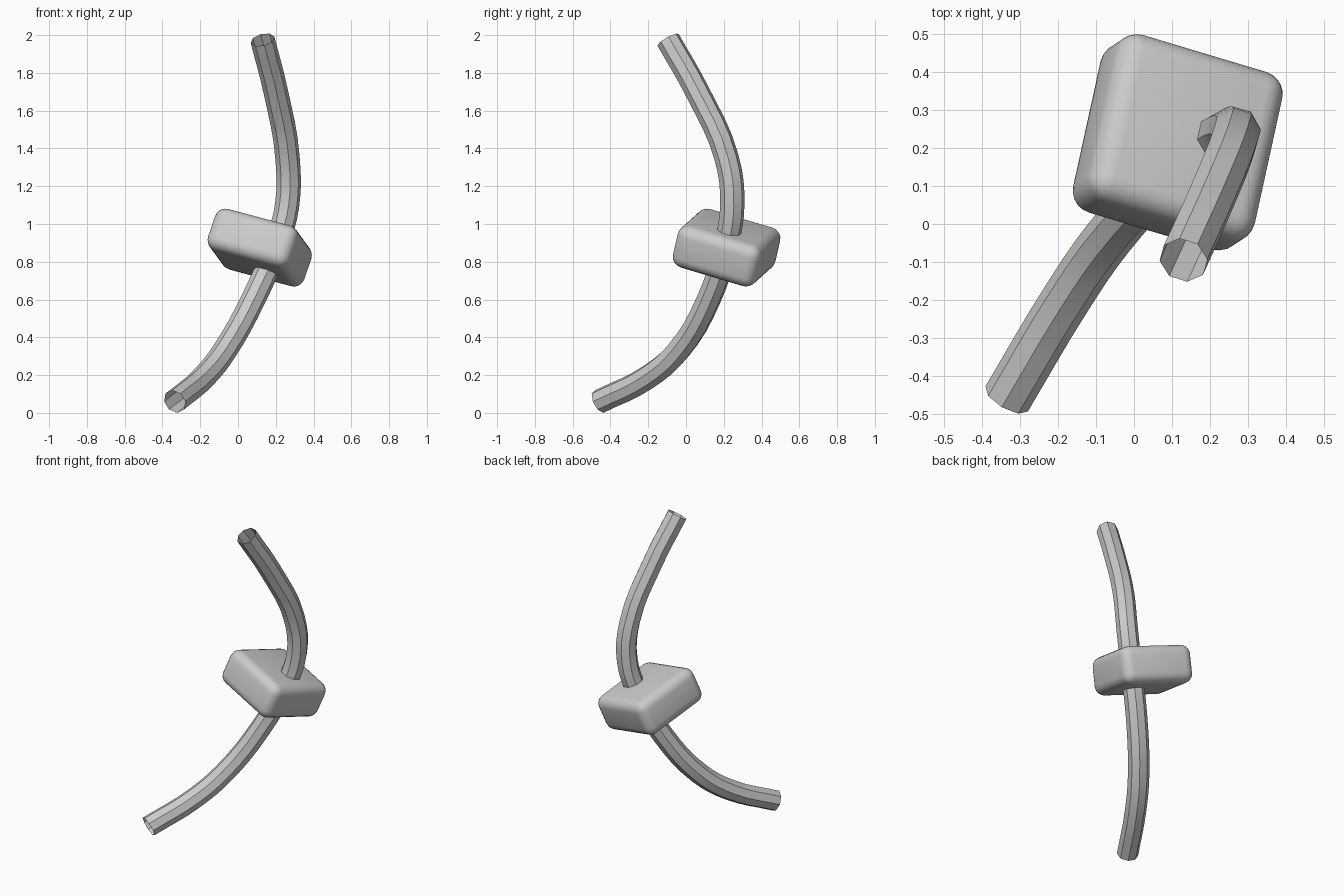
import bpy
from mathutils import Matrix, Vector

cube = bpy.data.objects.get("Cube")
if cube:
    bpy.data.objects.remove(cube, do_unlink=True)


def make_material(name, rgb):
    mat = bpy.data.materials.new(name)
    mat.use_nodes = True
    mat.diffuse_color = (*rgb, 1)
    mat.node_tree.nodes["Principled BSDF"].inputs["Base Color"].default_value = (*rgb, 1)
    return mat


def finish(obj, mat):
    bpy.ops.object.select_all(action="DESELECT")
    obj.select_set(True)
    bpy.context.view_layer.objects.active = obj
    bpy.ops.object.convert(target="MESH")
    obj.data.materials.clear()
    obj.data.materials.append(mat)
    bpy.ops.object.shade_smooth_by_angle()


grey = make_material("light grey", (0.6, 0.6, 0.6))

# Tilted rounded block threaded on the tube
across = Vector((0.928, -0.278, -0.25)).normalized()
back = Vector((0.206, 0.937, -0.281))
up = across.cross(back).normalized()
back = up.cross(across)
bpy.ops.mesh.primitive_cube_add(size=1)
block = bpy.context.object
block.name = "rounded_block"
block.data.transform(Matrix.Diagonal((0.47, 0.47, 0.235, 1)))
turn = Matrix((across, back, up)).transposed().to_4x4()
block.matrix_world = Matrix.Translation((0.115, 0.215, 0.875)) @ turn
bevel = block.modifiers.new("rounding", "BEVEL")
bevel.width = 0.06
bevel.segments = 5
finish(block, grey)

# Open-ended bent tube running through the block
path = [(-0.335, -0.46, 0.06), (-0.18, -0.2, 0.19), (-0.07, -0.04, 0.33),
        (0.08, 0.12, 0.6), (0.2, 0.21, 0.88), (0.26, 0.245, 1.1),
        (0.262, 0.215, 1.35), (0.2, 0.06, 1.7), (0.13, -0.095, 1.975)]
curve = bpy.data.curves.new("bent_tube", "CURVE")
curve.dimensions = "3D"
curve.resolution_u = 4
curve.bevel_depth = 0.065
curve.bevel_resolution = 2
spline = curve.splines.new("BEZIER")
spline.bezier_points.add(len(path) - 1)
for point, co in zip(spline.bezier_points, path):
    point.co = co
    point.handle_left_type = point.handle_right_type = "AUTO"
tube = bpy.data.objects.new("bent_tube", curve)
bpy.context.collection.objects.link(tube)
finish(tube, grey)
